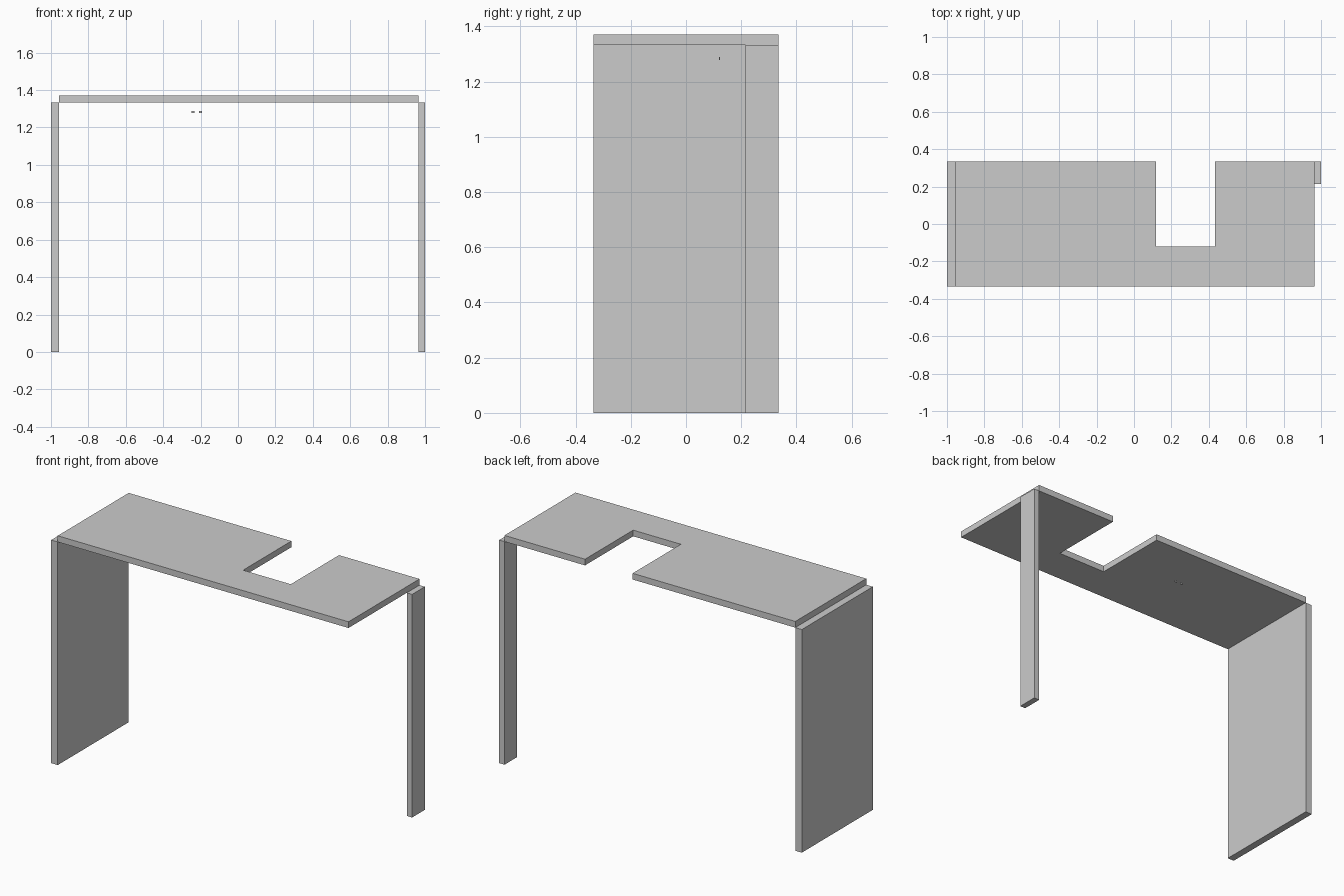
import bpy

cube = bpy.data.objects.get("Cube")
if cube:
    bpy.data.objects.remove(cube, do_unlink=True)

grey = bpy.data.materials.new("plain_grey")
grey.use_nodes = True
colour = (0.6, 0.6, 0.6, 1)
grey.diffuse_color = colour
grey.node_tree.nodes["Principled BSDF"].inputs["Base Color"].default_value = colour


def box(name, x, y, z):
    """Box spanning the given (low, high) range on each axis."""
    spans = (x, y, z)
    bpy.ops.mesh.primitive_cube_add(size=1, location=[(a + b) / 2 for a, b in spans])
    ob = bpy.context.object
    ob.name = name
    ob.scale = [b - a for a, b in spans]
    bpy.ops.object.transform_apply(location=False, rotation=False, scale=True)
    ob.data.materials.append(grey)
    return ob


# Main dimensions
FRONT, BACK = -0.335, 0.335
UNDER, TOP = 1.333, 1.37
LEFT_END, RIGHT_END = 0.965, -0.957
NOTCH_A, NOTCH_B, NOTCH_FRONT = 0.118, 0.433, -0.12

# Worktop in three boards, leaving a notch open at the back
for name, x, back in (("worktop_wide", (RIGHT_END, NOTCH_A), BACK),
                      ("worktop_bridge", (NOTCH_A, NOTCH_B), NOTCH_FRONT),
                      ("worktop_narrow", (NOTCH_B, LEFT_END), BACK)):
    box(name, x, (FRONT, back), (UNDER, TOP))

# Supports: full-depth end panel and a slim rear leg
box("end_panel", (-1, RIGHT_END), (FRONT, BACK), (0, UNDER))
box("rear_leg", (LEFT_END, 1), (0.215, BACK), (0, UNDER))

# Tiny fixings under the wide board
for i, x in enumerate((-0.24, -0.2)):
    box(f"fixing_{i + 1}", (x - 0.008, x + 0.008), (0.119, 0.123), (1.278, 1.288))
